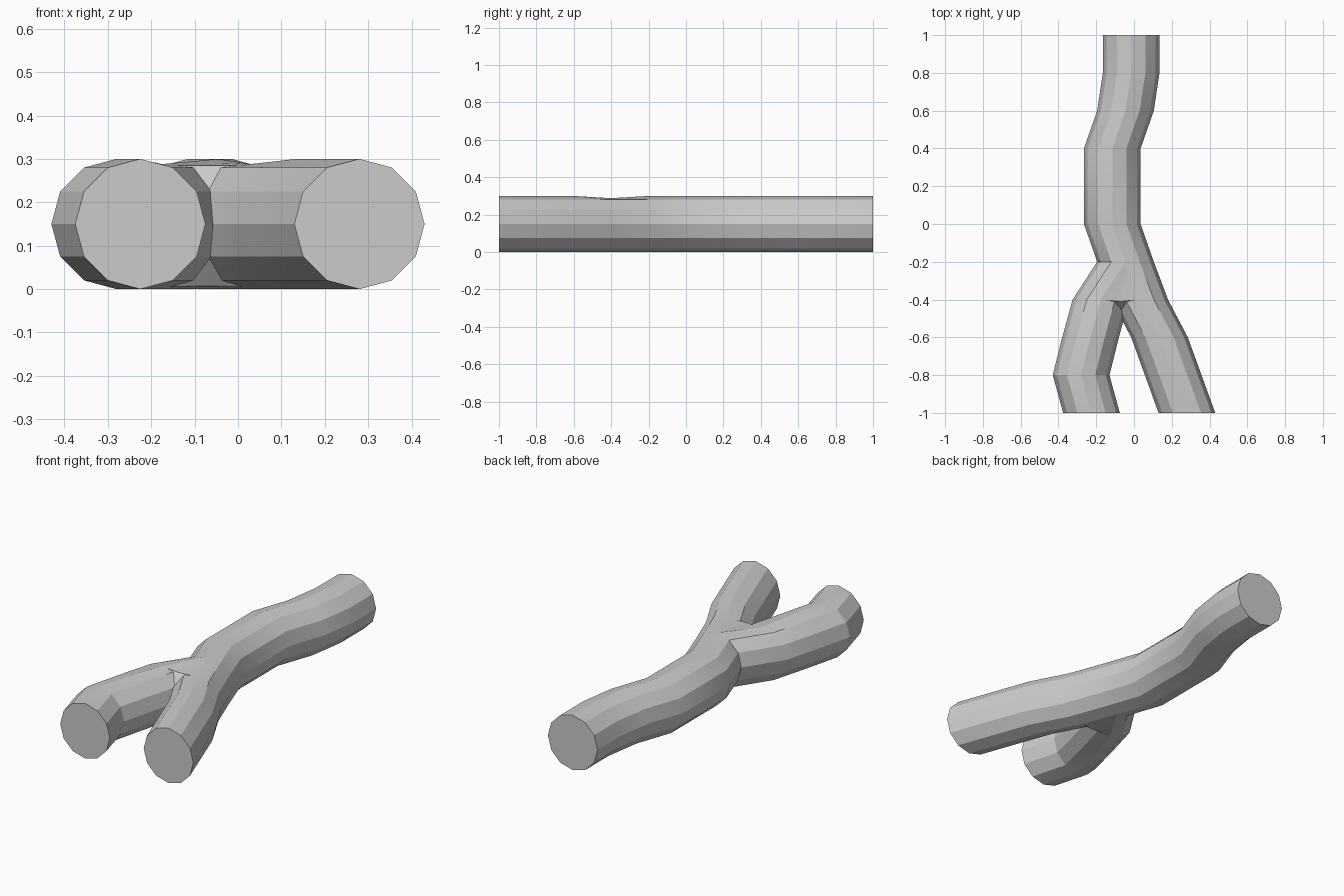
import bpy, bmesh, math

if "Cube" in bpy.data.objects:
    bpy.data.objects.remove(bpy.data.objects["Cube"])

R, SIDES = 0.15, 12


def make_object(name, bm):
    bmesh.ops.recalc_face_normals(bm, faces=bm.faces)
    mesh = bpy.data.meshes.new(name)
    bm.to_mesh(mesh)
    bm.free()
    obj = bpy.data.objects.new(name, mesh)
    bpy.context.collection.objects.link(obj)
    return obj


def tube(name, path):
    """Capped tube with upright rings; path = (x, y, height of ring top)."""
    bm = bmesh.new()
    rings = []
    for x, y, top in path:
        ring = []
        for i in range(SIDES):
            a = 2 * math.pi * i / SIDES
            z = min(R + R * math.sin(a), top)
            ring.append(bm.verts.new((x + R * math.cos(a), y, z)))
        rings.append(ring)
    for a, b in zip(rings, rings[1:]):
        for i in range(SIDES):
            j = (i + 1) % SIDES
            bm.faces.new((a[i], a[j], b[j], b[i]))
    bm.faces.new(rings[0])
    bm.faces.new(rings[-1])
    return make_object(name, bm)


# Trunk running into the right-hand fork
branch = tube("forked_branch", [
    (-0.015, 1, .3), (-0.015, 0.8, .3), (-0.045, 0.6, .3), (-0.115, 0.4, .3),
    (-0.115, 0, .3), (-0.045, -0.2, .3), (0.03, -0.4, .288),
    (0.135, -0.6, .3), (0.28, -1, .3)])

# Left-hand fork
left = tube("left_fork", [
    (-0.045, -0.2, .3), (-0.175, -0.4, .288), (-0.23, -0.6, .3),
    (-0.28, -0.8, .3), (-0.225, -1, .3)])

# Web filling the crotch between the forks
bm = bmesh.new()
for p in [(-0.045, -0.21, .295), (-0.175, -0.4, .285), (0.03, -0.4, .285),
          (-0.07, -0.41, .285), (-0.057, -0.52, .15),
          (-0.045, -0.21, .005), (-0.175, -0.4, .005), (0.03, -0.4, .005),
          (-0.07, -0.41, .01)]:
    bm.verts.new(p)
bmesh.ops.convex_hull(bm, input=bm.verts)
web = make_object("fork_web", bm)

# Join everything into one skin
bpy.context.view_layer.objects.active = branch
branch.select_set(True)
for part in (left, web):
    mod = branch.modifiers.new("join", 'BOOLEAN')
    mod.operation = 'UNION'
    mod.solver = 'EXACT'
    mod.object = part
    bpy.ops.object.modifier_apply(modifier=mod.name)
    bpy.data.objects.remove(part)
bpy.ops.object.shade_smooth_by_angle(angle=math.radians(20))
